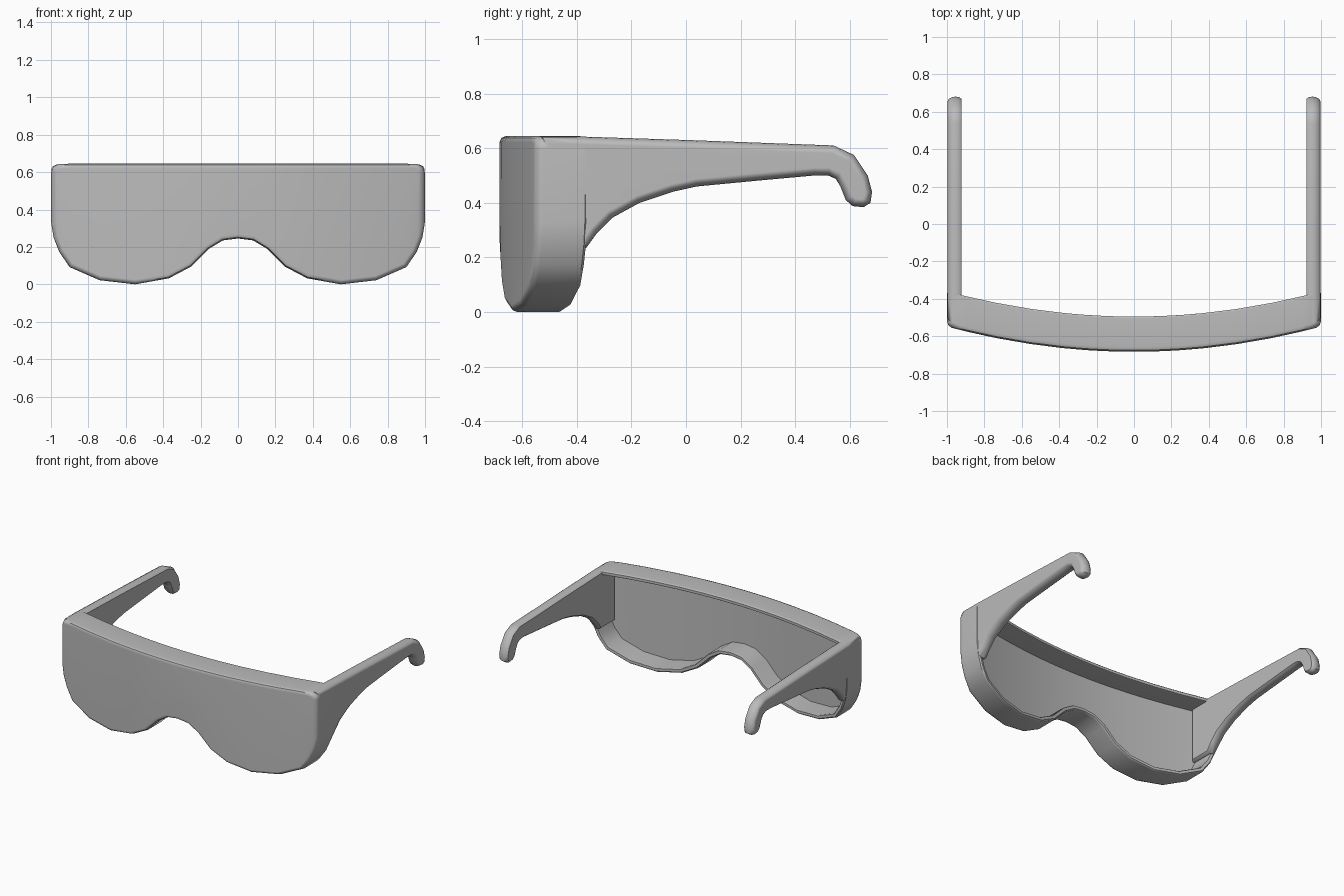
import bpy, bmesh
from mathutils import Vector

if "Cube" in bpy.data.objects:
    bpy.data.objects.remove(bpy.data.objects["Cube"])

DEPTH = 0.188
grey = bpy.data.materials.new("dark_grey")
grey.diffuse_color = (0.5, 0.5, 0.5, 1)
grey.use_nodes = True
grey.node_tree.nodes["Principled BSDF"].inputs["Base Color"].default_value = grey.diffuse_color


def front_y(x):
    return -0.683 + 0.135 * x * x


def inset(loop, d):
    # Move every point of a counter-clockwise loop inward along its mitred normal
    pts, m = [], len(loop)
    for i in range(m):
        p, q, r = (Vector(loop[(i + k) % m]) for k in (-1, 0, 1))
        a, b = (q - p).normalized(), (r - q).normalized()
        na, nb = Vector((-a.y, a.x)), Vector((-b.y, b.x))
        mid = (na + nb).normalized()
        pts.append(q + mid * d / max(mid.dot(na), 0.6))
    return pts


def skin(bm, rings):
    # Join neighbouring rings with quads
    for r, s in zip(rings, rings[1:]):
        for i in range(len(r)):
            j = (i + 1) % len(r)
            bm.faces.new((r[i], r[j], s[j], s[i]))


def finish(name, bm):
    bmesh.ops.recalc_face_normals(bm, faces=bm.faces)
    mesh = bpy.data.meshes.new(name)
    bm.to_mesh(mesh)
    bm.free()
    mesh.materials.append(grey)
    ob = bpy.data.objects.new(name, mesh)
    bpy.context.collection.objects.link(ob)
    bpy.ops.object.select_all(action='DESELECT')
    ob.select_set(True)
    bpy.context.view_layer.objects.active = ob
    bpy.ops.object.shade_smooth_by_angle(angle=0.75)
    mod = ob.modifiers.new("flat_panels", 'WEIGHTED_NORMAL')
    mod.keep_sharp = True


# Half outline of the shield as columns: x, bottom z, top z
half = [(0, .245, .645), (.08, .235, .645), (.155, .19, .645), (.25, .095, .645),
        (.37, .032, .645), (.55, .0, .645), (.74, .022, .645), (.90, .092, .645),
        (.955, .172, .643), (.986, .25, .63), (.999, .33, .60)]
cols = [(-x, b, t) for x, b, t in half[:0:-1]] + half
n = len(cols)
outline = [(x, b) for x, b, t in cols] + [(x, t) for x, b, t in reversed(cols)]
m = len(outline)

# Shield: curved lens with a deep rim, open at the back
bm = bmesh.new()
rings = []
for d, y in [(.024, 0), (.007, .008), (0, .026), (0, DEPTH - .01),
             (.008, DEPTH), (.026, DEPTH), (.030, DEPTH - .006), (.030, .035)]:
    rings.append([bm.verts.new((p.x, front_y(p.x) + y, p.y)) for p in inset(outline, d)])
skin(bm, rings)
for r in (rings[0], rings[-1]):
    for i in range(n - 1):
        bm.faces.new((r[i], r[i + 1], r[m - 2 - i], r[m - 1 - i]))
finish("visor_shield", bm)

# Temple arm: side profile (y, z) with a hooked ear end, counter-clockwise
arm = [(-.53, .643), (-.40, .643), (0, .63), (.54, .61), (.615, .575), (.665, .50),
       (.681, .44), (.675, .40), (.65, .384), (.61, .388), (.585, .41), (.565, .46),
       (.548, .488), (.52, .50), (.47, .50), (.25, .48), (.04, .46), (-.05, .44),
       (-.17, .40), (-.27, .345), (-.325, .29), (-.365, .235), (-.53, .235)][::-1]


def temple(name, side):
    bm = bmesh.new()
    rings = []
    for x, d in [(.998, .028), (.99, .012), (.972, .003), (.955, 0),
                 (.935, .002), (.922, .012)]:
        # The lowest points lean in to follow the shield's rounded corner
        rings.append([bm.verts.new((side * min(x, .998 - max(0, .32 - p.y) * .2), p.x, p.y))
                      for p in inset(arm, d)])
    skin(bm, rings)
    for r in (rings[0], rings[-1]):
        bm.faces.new(r)
    finish(name, bm)


temple("temple_right", 1)
temple("temple_left", -1)
